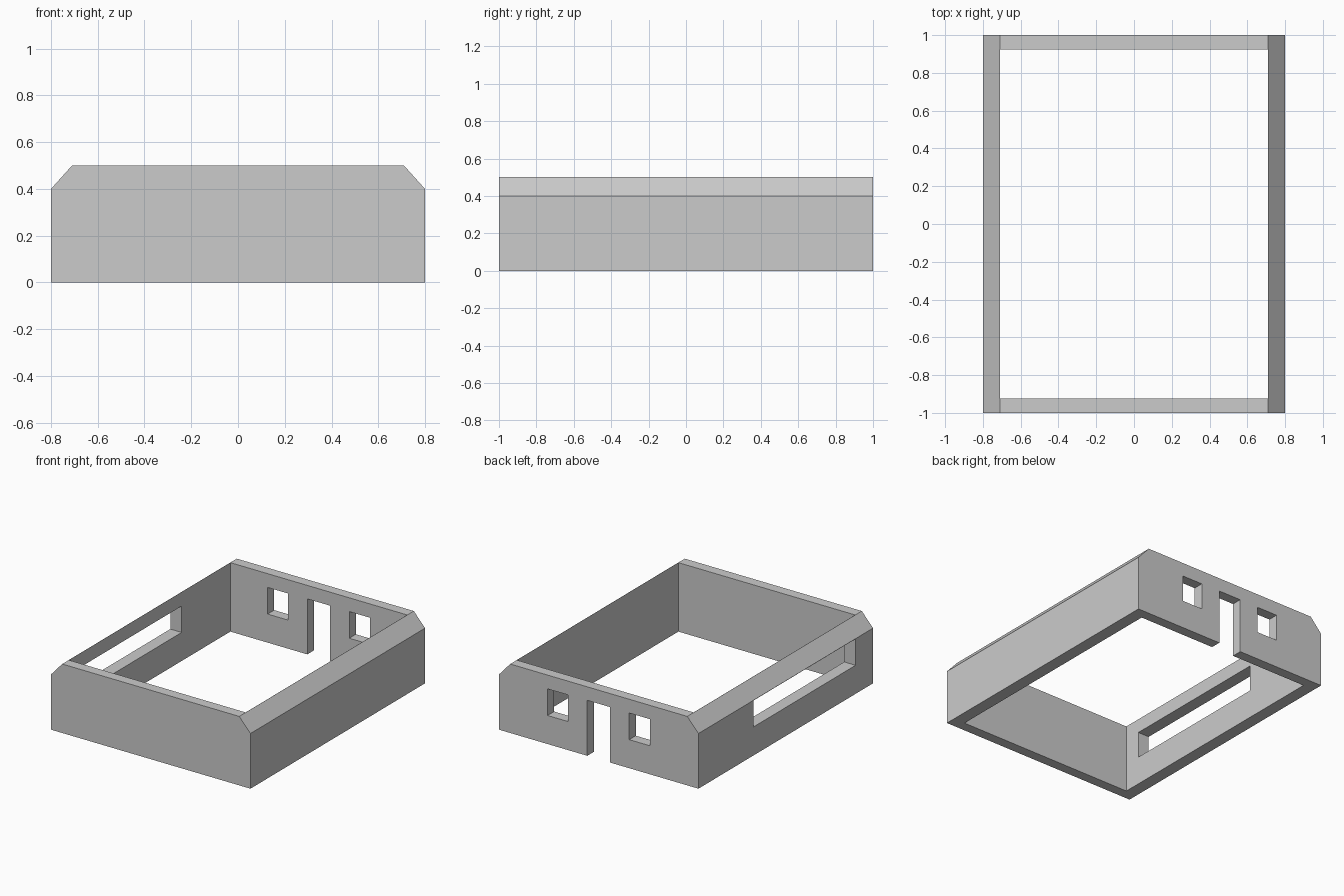
import bpy, bmesh

if "Cube" in bpy.data.objects:
    bpy.data.objects.remove(bpy.data.objects["Cube"])


def prism(name, profile, y0, y1):
    """Extrude an x-z profile along y into a closed solid."""
    bm = bmesh.new()
    face = bm.faces.new([bm.verts.new((x, y0, z)) for x, z in profile])
    ext = bmesh.ops.extrude_face_region(bm, geom=[face])
    moved = [v for v in ext["geom"] if isinstance(v, bmesh.types.BMVert)]
    bmesh.ops.translate(bm, verts=moved, vec=(0, y1 - y0, 0))
    bmesh.ops.recalc_face_normals(bm, faces=bm.faces)
    mesh = bpy.data.meshes.new(name)
    bm.to_mesh(mesh)
    bm.free()
    obj = bpy.data.objects.new(name, mesh)
    bpy.context.collection.objects.link(obj)
    return obj


def cut(target, name, x, y, z):
    """Cut a box-shaped opening given its (min, max) ranges."""
    cutter = prism(name, [(x[0], z[0]), (x[1], z[0]), (x[1], z[1]), (x[0], z[1])], *y)
    cutter.hide_render = True
    mod = target.modifiers.new(name, "BOOLEAN")
    mod.operation = "DIFFERENCE"
    mod.solver = "EXACT"
    mod.object = cutter
    bpy.context.view_layer.objects.active = target
    bpy.ops.object.modifier_apply(modifier=name)
    bpy.data.objects.remove(cutter)


# house walls with sloped eaves on both long sides
walls = prism("house_walls", [(-0.8, 0), (0.8, 0), (0.8, 0.4),
                              (0.71, 0.5), (-0.71, 0.5), (-0.8, 0.4)], -1, 1)

# open interior, no floor or roof
cut(walls, "interior", (-0.709, 0.709), (-0.925, 0.925), (-0.1, 0.6))

# doorway and its two flanking windows in the back wall
cut(walls, "doorway", (-0.092, 0.092), (0.85, 1.1), (-0.1, 0.402))
for side in (-1, 1):
    xs = sorted((side * 0.245, side * 0.41))
    cut(walls, "back_window", xs, (0.85, 1.1), (0.207, 0.4))

# long window in the left wall
cut(walls, "long_window", (-0.9, -0.65), (-0.8, 0.367), (0.207, 0.398))
